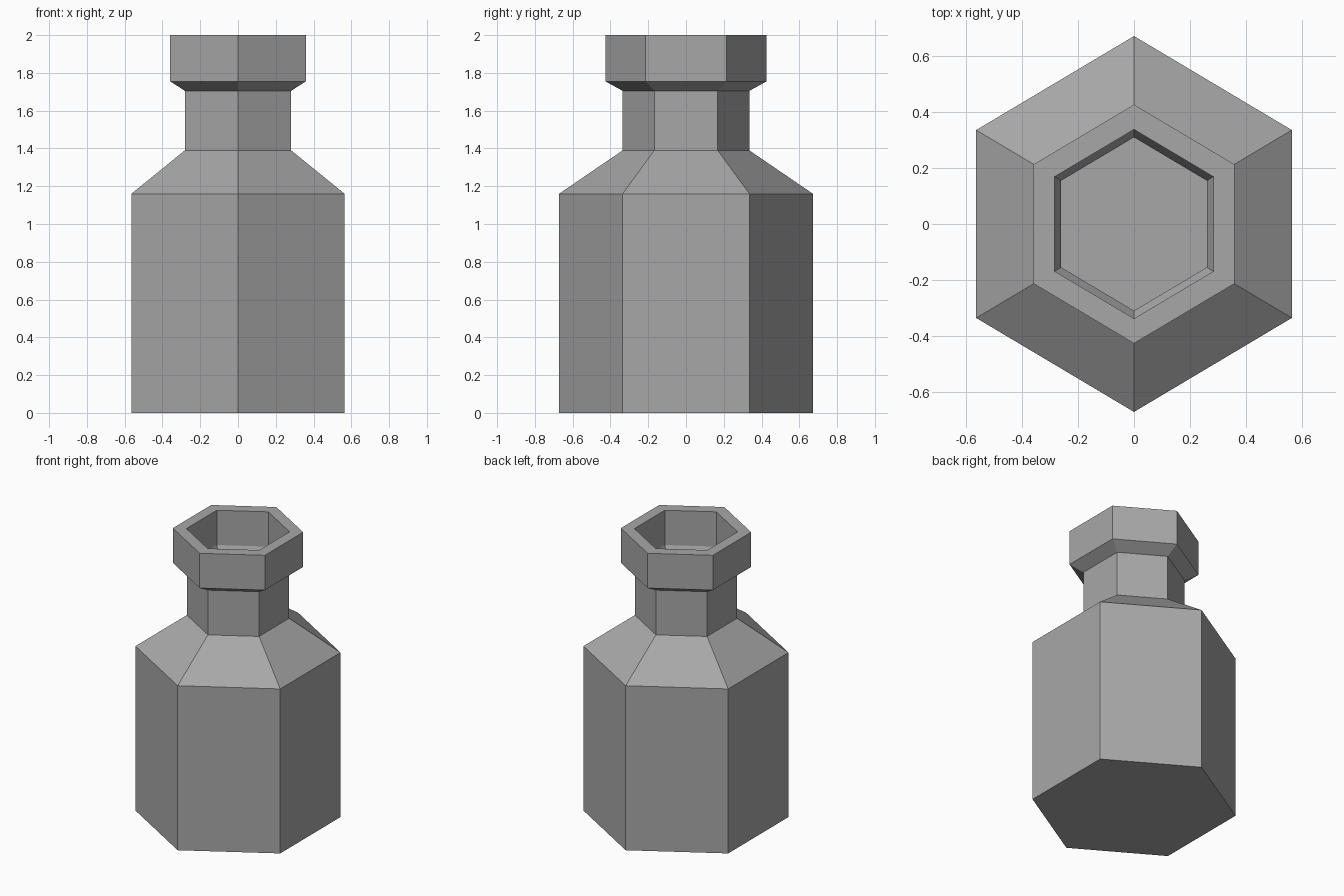
import bpy
import bmesh
from math import cos, sin, radians

cube = bpy.data.objects.get("Cube")
if cube:
    bpy.data.objects.remove(cube, do_unlink=True)

SIDES = 6
X_SQUASH = 0.97  # the bottle is slightly narrower across its flats

# Single flat colour
grey = bpy.data.materials.new("plain grey")
grey.use_nodes = True
colour = (0.39, 0.39, 0.39, 1)
grey.diffuse_color = colour
shader = grey.node_tree.nodes["Principled BSDF"]
shader.inputs["Base Color"].default_value = colour
shader.inputs["Roughness"].default_value = 0.8

# Corner radius and height, up the outside and back down the inside
outside = [(0.672, 0), (0.672, 1.16), (0.335, 1.39), (0.335, 1.705),
           (0.427, 1.755), (0.427, 2)]
inside = [(0.338, 2), (0.338, 1.755), (0.31, 1.705), (0.31, 1.38),
          (0.64, 1.14), (0.64, 0.03)]


def hex_ring(bm, radius, z):
    ring = []
    for i in range(SIDES):
        a = radians(90 + 360 * i / SIDES)
        ring.append(bm.verts.new((radius * X_SQUASH * cos(a), radius * sin(a), z)))
    return ring


def build_bottle(name, profile):
    bm = bmesh.new()
    rings = [hex_ring(bm, r, z) for r, z in profile]
    for low, high in zip(rings, rings[1:]):
        for i in range(SIDES):
            j = (i + 1) % SIDES
            bm.faces.new((low[i], low[j], high[j], high[i]))
    bm.faces.new(rings[0][::-1])  # underside
    bm.faces.new(rings[-1])       # inner floor
    bmesh.ops.recalc_face_normals(bm, faces=bm.faces)
    mesh = bpy.data.meshes.new(name)
    bm.to_mesh(mesh)
    bm.free()
    mesh.materials.append(grey)
    obj = bpy.data.objects.new(name, mesh)
    bpy.context.collection.objects.link(obj)
    return obj


# Hollow six-sided bottle with sloped shoulder, neck and thick rim
build_bottle("bottle", outside + inside)
